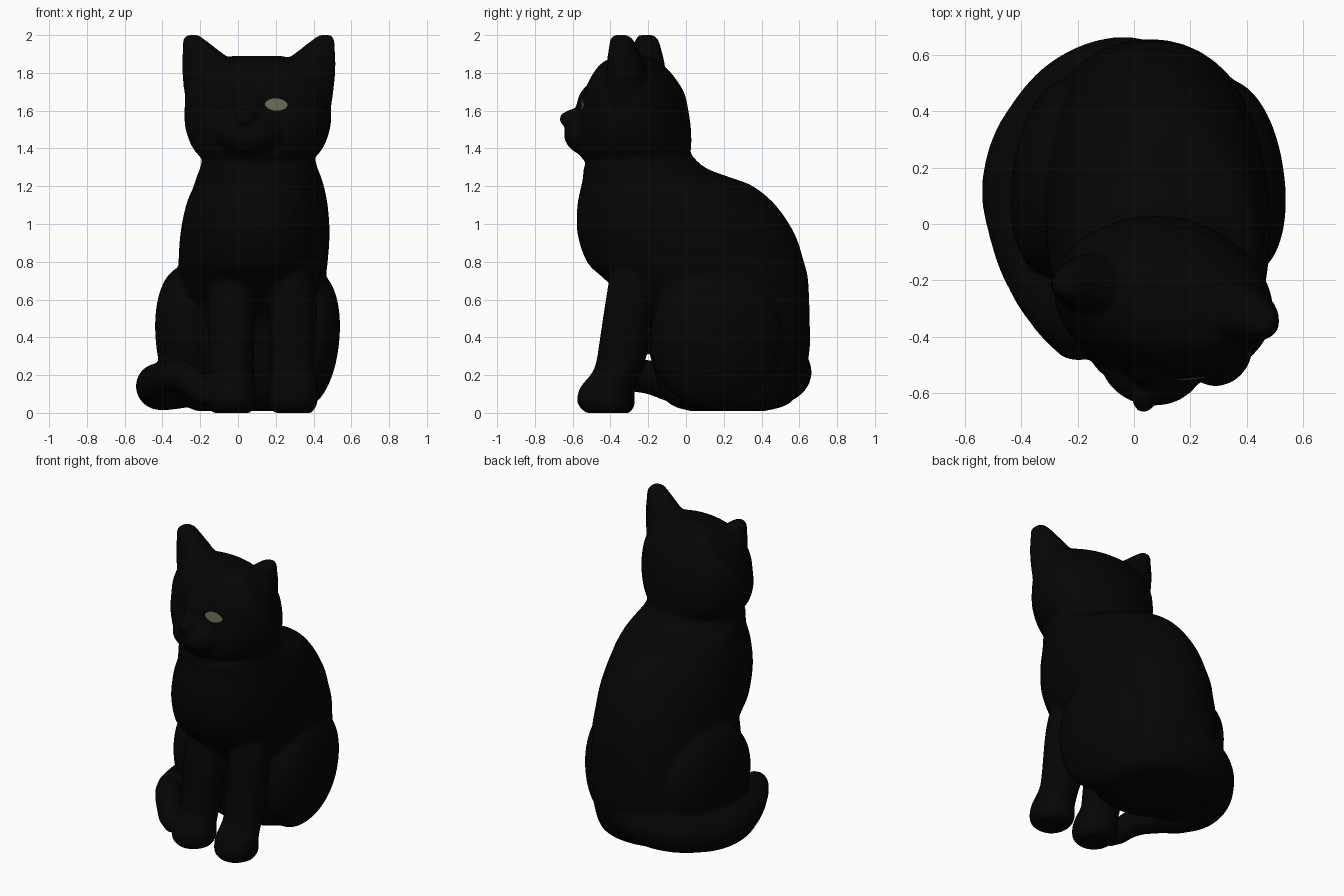
import bpy, bmesh, math
from mathutils import Vector, Matrix

if "Cube" in bpy.data.objects:
    bpy.data.objects.remove(bpy.data.objects["Cube"])


def material(name, rgb):
    m = bpy.data.materials.new(name)
    m.diffuse_color = (*rgb, 1)
    m.use_nodes = True
    m.node_tree.nodes["Principled BSDF"].inputs["Base Color"].default_value = m.diffuse_color
    return m


BLACK = material("black fur", (0.0014, 0.0014, 0.0014))
EYE = material("pale olive eye", (0.145, 0.145, 0.09))
SIDES = 40


def spline(a, b, c, d, t):
    return tuple(0.5 * (2 * q + (r - p) * t + (2 * p - 5 * q + 4 * r - s) * t * t
                        + (3 * q - p - 3 * r + s) * t ** 3) for p, q, r, s in zip(a, b, c, d))


def loft(bm, rings, front=1.0, steps=5, power=lambda z, s: 1.0):
    """Closed skin through horizontal ellipses (cx, cy, z, rx, ry); power squares or pinches them."""
    fine = []
    for i in range(len(rings) - 1):
        quad = [rings[min(max(j, 0), len(rings) - 1)] for j in range(i - 1, i + 3)]
        fine += [spline(*quad, k / steps) for k in range(steps)]
    fine.append(rings[-1])
    loops = []
    for cx, cy, z, rx, ry in fine:
        loop = []
        for k in range(SIDES):
            a = 2 * math.pi * k / SIDES
            c, s = math.cos(a), math.sin(a)
            c, s = (math.copysign(abs(v) ** power(z, s), v) for v in (c, s))
            loop.append(bm.verts.new((cx + rx * c, cy + ry * s * (front if s < 0 else 1), z)))
        loops.append(loop)
    for lo, hi in zip(loops, loops[1:]):
        for k in range(SIDES):
            n = (k + 1) % SIDES
            bm.faces.new((lo[k], lo[n], hi[n], hi[k]))
    bm.faces.new(loops[0][::-1])
    bm.faces.new(loops[-1])


def blob(bm, centre, radii, tilt=0, yaw=0, power=1.0):
    """Ellipsoid, boxier when power is below 1."""
    made = bmesh.ops.create_uvsphere(bm, u_segments=40, v_segments=24, radius=1)["verts"]
    turn = Matrix.Rotation(yaw, 3, 'Z') @ Matrix.Rotation(tilt, 3, 'Y')
    for v in made:
        p = Vector([math.copysign(abs(c) ** power, c) * r for c, r in zip(v.co, radii)])
        v.co = turn @ p + Vector(centre)


def add_object(bm, name, mat):
    me = bpy.data.meshes.new(name)
    bm.to_mesh(me)
    bm.free()
    me.materials.append(mat)
    ob = bpy.data.objects.new(name, me)
    bpy.context.collection.objects.link(ob)
    return ob


def torso_power(z, s):
    """Broad chest corners, broad rump, narrow upper back."""
    t = min(max((z - .75) / .35, 0), 1)
    return .88 if s < 0 and z > .6 else 1 + (.14 * t if s > 0 else 0) - (.04 * (1 - t))


# Torso, chest and neck
bm = bmesh.new()
loft(bm, [(.05, .22, .01, .27, .2), (.05, .23, .07, .35, .34), (.05, .23, .3, .385, .42),
          (.06, .21, .5, .385, .445), (.07, .14, .65, .385, .51), (.075, .10, .72, .39, .545),
          (.08, .05, .8, .395, .575), (.09, 0, .95, .395, .575), (.10, -.05, 1.1, .375, .525),
          (.11, -.10, 1.2, .345, .455), (.11, -.16, 1.25, .33, .385), (.11, -.22, 1.3, .31, .32),
          (.11, -.24, 1.38, .285, .26), (.11, -.25, 1.5, .2, .2)], power=torso_power)
# Thighs, turned in towards the tail
blob(bm, (.35, .165, .39), (.18, .355, .375), .1, .14, .94)
blob(bm, (-.25, .165, .40), (.18, .36, .38), -.08, -.14, .94)
# Front legs with paws
for x, dy in ((-.035, .015), (.29, 0)):
    loft(bm, [(x, dy - .42, 0, .1, .11), (x, dy - .43, .05, .13, .145), (x, dy - .425, .13, .13, .138),
              (x, dy - .375, .21, .12, .125), (x, -.34, .3, .12, .13), (x, -.295, .6, .125, .13),
              (x, -.25, .8, .1, .14)])

# Head: skull, muzzle, nose and ears, turned slightly to one side
HX, HY = .105, -.27
count = len(bm.verts)
loft(bm, [(HX, -.28, 1.305, .16, .2), (HX, -.27, 1.34, .28, .275), (HX, -.27, 1.4, .345, .295),
          (HX, -.272, 1.5, .385, .295), (HX, -.27, 1.6, .393, .278), (HX, -.275, 1.7, .378, .258),
          (HX, -.285, 1.8, .325, .2), (HX, -.29, 1.86, .25, .14), (HX, -.29, 1.89, .13, .07)])
blob(bm, (HX, -.48, 1.475), (.19, .17, .125))
blob(bm, (HX, -.555, 1.555), (.06, .125, .06))
blob(bm, (HX, -.48, 1.61), (.1, .105, .14))
for side in (-1, 1):
    loft(bm, [(HX + side * (x + .007 * (side + 1)), -.285, z, rx, ry) for x, z, rx, ry in
              ((.25, 1.6, .13, .12), (.25, 1.75, .15, .13), (.268, 1.85, .138, .12),
               (.31, 1.925, .092, .095), (.342, 1.975, .058, .075), (.35, 2.0, .032, .05))], front=.65)
bm.verts.ensure_lookup_table()
bmesh.ops.rotate(bm, verts=bm.verts[count:], cent=(HX, HY, 0),
                 matrix=Matrix.Rotation(math.radians(-11), 3, 'Z'))

# Tail growing from the rump and lying around the left side with a lifted end
cu = bpy.data.curves.new("tail", 'CURVE')
cu.dimensions = '3D'
cu.bevel_depth = 1
cu.bevel_resolution = 8
cu.resolution_u = 10
cu.use_fill_caps = True
path = [(.2, .40, .25, .08), (.03, .52, .23, .135), (-.15, .50, .19, .14), (-.33, .35, .15, .13),
        (-.415, .15, .14, .125), (-.40, -.05, .16, .11), (-.36, -.2, .19, .09),
        (-.28, -.33, .19, .085), (-.21, -.42, .12, .07), (-.17, -.46, .06, .03)]
sp = cu.splines.new('BEZIER')
sp.bezier_points.add(len(path) - 1)
for pt, (x, y, z, r) in zip(sp.bezier_points, path):
    pt.co = (x, y, z)
    pt.radius = r
    pt.handle_left_type = pt.handle_right_type = 'AUTO'
tail = bpy.data.objects.new("tail", cu)
bm.from_mesh(tail.to_mesh())
bpy.data.objects.remove(tail)

# Fuse all overlapping volumes into one soft skin
bmesh.ops.remove_doubles(bm, verts=bm.verts, dist=.0001)
bmesh.ops.recalc_face_normals(bm, faces=bm.faces)
body = add_object(bm, "body", BLACK)
fuse = body.modifiers.new("fuse", 'REMESH')
fuse.mode = 'VOXEL'
fuse.voxel_size = .0125
fuse.use_smooth_shade = True
soften = body.modifiers.new("soften", 'SMOOTH')
soften.factor = 0.5
soften.iterations = 9

# The one open eye: a thin almond laid on the face
bm = bmesh.new()
bmesh.ops.create_grid(bm, x_segments=16, y_segments=8, size=1)
for v in bm.verts:
    u, w = v.co.x, v.co.y
    v.co = (.202 + .06 * u, -.8, 1.632 + .032 * w * (1.02 - u * u) ** .6 - .002 * u)
eye = add_object(bm, "eye", EYE)
lay = eye.modifiers.new("lay on face", 'SHRINKWRAP')
lay.target = body
lay.wrap_method = 'PROJECT'
lay.wrap_mode = 'ABOVE_SURFACE'
lay.use_project_y = True
lay.use_positive_direction = True
lay.use_negative_direction = False
lay.offset = .004
